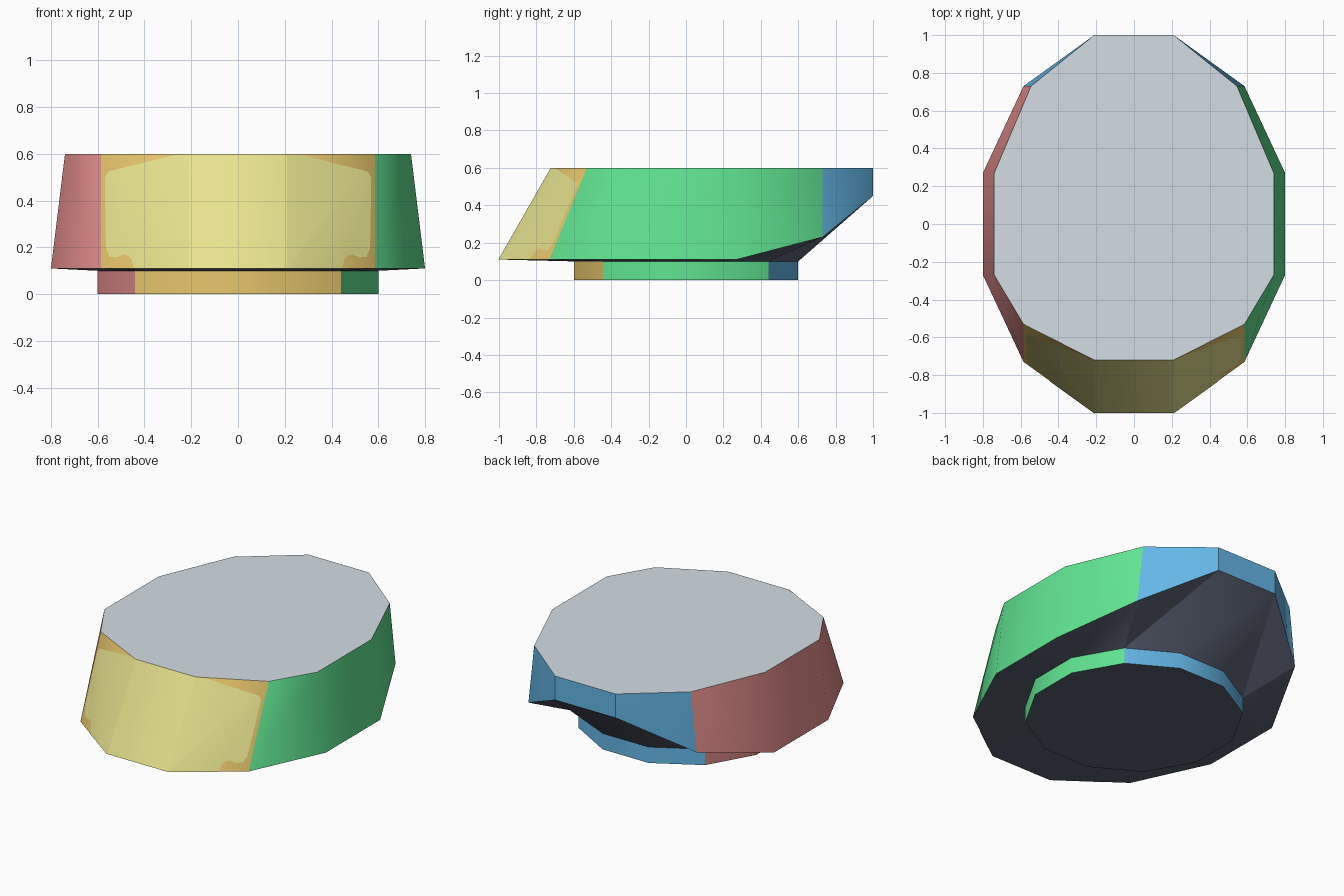
import bpy, bmesh, math
from mathutils import Vector

old = bpy.data.objects.get("Cube")
if old:
    bpy.data.objects.remove(old, do_unlink=True)


def make_material(name, *rgb):
    """Flat material from 0-255 display values."""
    lin = [((c / 255 + 0.055) / 1.055) ** 2.4 for c in rgb] + [1.0]
    m = bpy.data.materials.new(name)
    m.use_nodes = True
    m.diffuse_color = lin
    m.node_tree.nodes["Principled BSDF"].inputs["Base Color"].default_value = lin
    return m


amber = make_material("amber", 238, 204, 112)
green = make_material("green", 97, 228, 146)
blue = make_material("blue", 101, 183, 231)
pink = make_material("pink", 231, 144, 143)
dark = make_material("dark slate", 91, 97, 115)
grey = make_material("light grey", 211, 222, 229)
pale = make_material("pale yellow", 231, 226, 142)
AMBER, DARK, GREY, PALE = 0, 4, 5, 6
PALETTE = [amber, green, blue, pink, dark, grey, pale]


def finish(name, bm):
    me = bpy.data.meshes.new(name)
    bm.to_mesh(me)
    bm.free()
    for m in PALETTE:
        me.materials.append(m)
    ob = bpy.data.objects.new(name, me)
    bpy.context.collection.objects.link(ob)
    bpy.ops.object.select_all(action="DESELECT")
    ob.select_set(True)
    bpy.context.view_layer.objects.active = ob
    bpy.ops.object.shade_smooth_by_angle(angle=math.radians(30))


def ring(bm, half):
    """Twelve-sided ring from its +x half, listed front to back."""
    pts = half + [(-x, y, z) for x, y, z in reversed(half)]
    return [bm.verts.new(p) for p in pts]


def side_colour(i):
    """Three walls per side: front, left, back, right."""
    return ((i + 2) % 12) // 3


def bridge(bm, low, high, colour):
    """Join two rings, with the triangle folds mirrored in x."""
    for i in range(12):
        a, b = low[i], low[(i + 1) % 12]
        d, c = high[i], high[(i + 1) % 12]
        if i in (5, 11):
            faces = [(a, b, c, d)]
        elif i < 6:
            faces = [(a, b, c), (a, c, d)]
        else:
            faces = [(a, b, d), (b, c, d)]
        for f in faces:
            bm.faces.new(f).material_index = colour(i)


foot_plan = [(0.16, -0.6), (0.44, -0.44), (0.6, -0.16),
             (0.6, 0.16), (0.44, 0.44), (0.16, 0.6)]
rim_half = [(0.21, -1, 0.11), (0.585, -0.73, 0.11), (0.8, -0.27, 0.11),
            (0.8, 0.27, 0.11), (0.585, 0.73, 0.23), (0.21, 1, 0.45)]
top_half = [(0.21, -0.72, 0.6), (0.585, -0.53, 0.6), (0.74, -0.27, 0.6),
            (0.74, 0.27, 0.6), (0.545, 0.73, 0.6), (0.21, 1, 0.6)]


def foot_ring(bm, z):
    return ring(bm, [(x, y, z) for x, y in foot_plan])


# Foot: short straight-sided base
bm = bmesh.new()
low, high = foot_ring(bm, 0), foot_ring(bm, 0.1)
bridge(bm, low, high, side_colour)
bm.faces.new(low[::-1]).material_index = DARK
finish("foot", bm)

# Body: dark underside, coloured walls, flat grey top
bm = bmesh.new()
neck, rim, top = foot_ring(bm, 0.1), ring(bm, rim_half), ring(bm, top_half)
bridge(bm, neck, rim, lambda i: DARK)
bridge(bm, rim, top, lambda i: PALE if i == 11 else side_colour(i))
bm.faces.new(top).material_index = GREY
finish("body", bm)

# Pale panels wrapping onto the two front corner walls
outline = [(0.21, 0.11), (0.445, 0.11), (0.455, 0.15), (0.47, 0.165),
           (0.49, 0.17), (0.52, 0.157), (0.55, 0.16), (0.565, 0.2),
           (0.57, 0.5), (0.555, 0.525), (0.27, 0.595), (0.21, 0.6)]


def wall_y(x, z):
    u, v = (x - 0.21) / 0.375, (z - 0.11) / 0.49
    return -1 + max(0.27 * u + 0.2 * v, 0.19 * u + 0.28 * v)


for side, name in ((1, "front_panel_left"), (-1, "front_panel_right")):
    bm = bmesh.new()
    bm.faces.new([bm.verts.new((x, 0, z)) for x, z in outline])
    # Fold the sheet along the wall's diagonal
    bmesh.ops.bisect_plane(bm, geom=bm.verts[:] + bm.edges[:] + bm.faces[:],
                           plane_co=Vector((0.21, 0, 0.11)),
                           plane_no=Vector((0.49, 0, -0.375)))
    for v in bm.verts:
        v.co = (side * v.co.x, wall_y(v.co.x, v.co.z) - 0.003, v.co.z)
    for f in bm.faces:
        f.material_index = PALE
        f.normal_update()
        if f.normal.y > 0:
            f.normal_flip()
    finish(name, bm)
